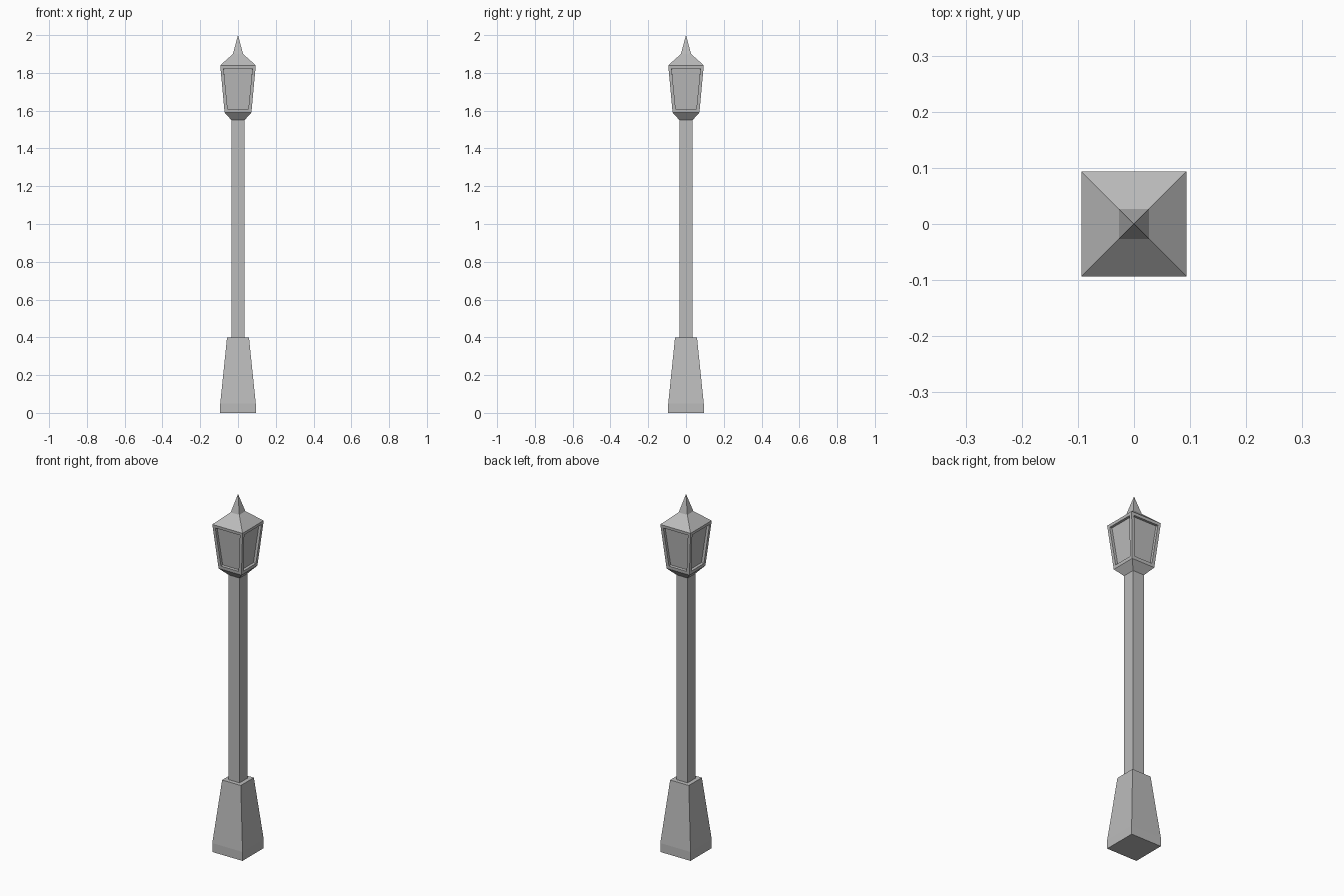
import bpy, bmesh
from mathutils import Vector

cube = bpy.data.objects.get("Cube")
if cube:
    bpy.data.objects.remove(cube, do_unlink=True)

# One grey painted metal
grey = bpy.data.materials.new("grey metal")
grey.use_nodes = True
colour = (0.5, 0.5, 0.5, 1)
grey.diffuse_color = colour
grey.node_tree.nodes["Principled BSDF"].inputs["Base Color"].default_value = colour


def square_loft(name, profile, cap_bottom=True, cap_top=True, detail=None):
    """Loft square rings given as (half width, height); zero width makes a point."""
    bm = bmesh.new()
    rings = []
    for half, z in profile:
        if half == 0:
            rings.append([bm.verts.new((0, 0, z))] * 4)
        else:
            rings.append([bm.verts.new((x * half, y * half, z))
                          for x, y in ((-1, -1), (1, -1), (1, 1), (-1, 1))])
    for low, high in zip(rings, rings[1:]):
        for i in range(4):
            j = (i + 1) % 4
            corners = [low[i], low[j], high[j], high[i]]
            bm.faces.new(list(dict.fromkeys(corners)))
    if cap_bottom:
        bm.faces.new(rings[0][::-1])
    if cap_top:
        bm.faces.new(rings[-1])
    bm.normal_update()
    if detail:
        detail(bm)
    mesh = bpy.data.meshes.new(name)
    bm.to_mesh(mesh)
    bm.free()
    mesh.materials.append(grey)
    obj = bpy.data.objects.new(name, mesh)
    bpy.context.collection.objects.link(obj)
    return obj


def recess_windows(bm):
    """Inset and sink a window into each tall side of the lantern."""
    sides = [f for f in bm.faces if abs(f.normal.z) < 0.3]
    bmesh.ops.inset_individual(bm, faces=sides, thickness=0.024, depth=0)
    bmesh.ops.inset_individual(bm, faces=sides, thickness=0, depth=-0.015)


# Plinth with a short upright foot
square_loft("base", [(0.094, 0), (0.094, 0.05), (0.058, 0.4)])

# Square shaft
square_loft("post", [(0.035, 0.39), (0.035, 1.56)])

# Flared collar and lantern housing
square_loft("lantern", [(0.035, 1.55), (0.071, 1.59), (0.094, 1.84)],
            cap_top=False, detail=recess_windows)

# Roof drawn up into a spike
square_loft("roof", [(0.094, 1.84), (0.027, 1.9), (0, 2)],
            cap_bottom=False, cap_top=False)
